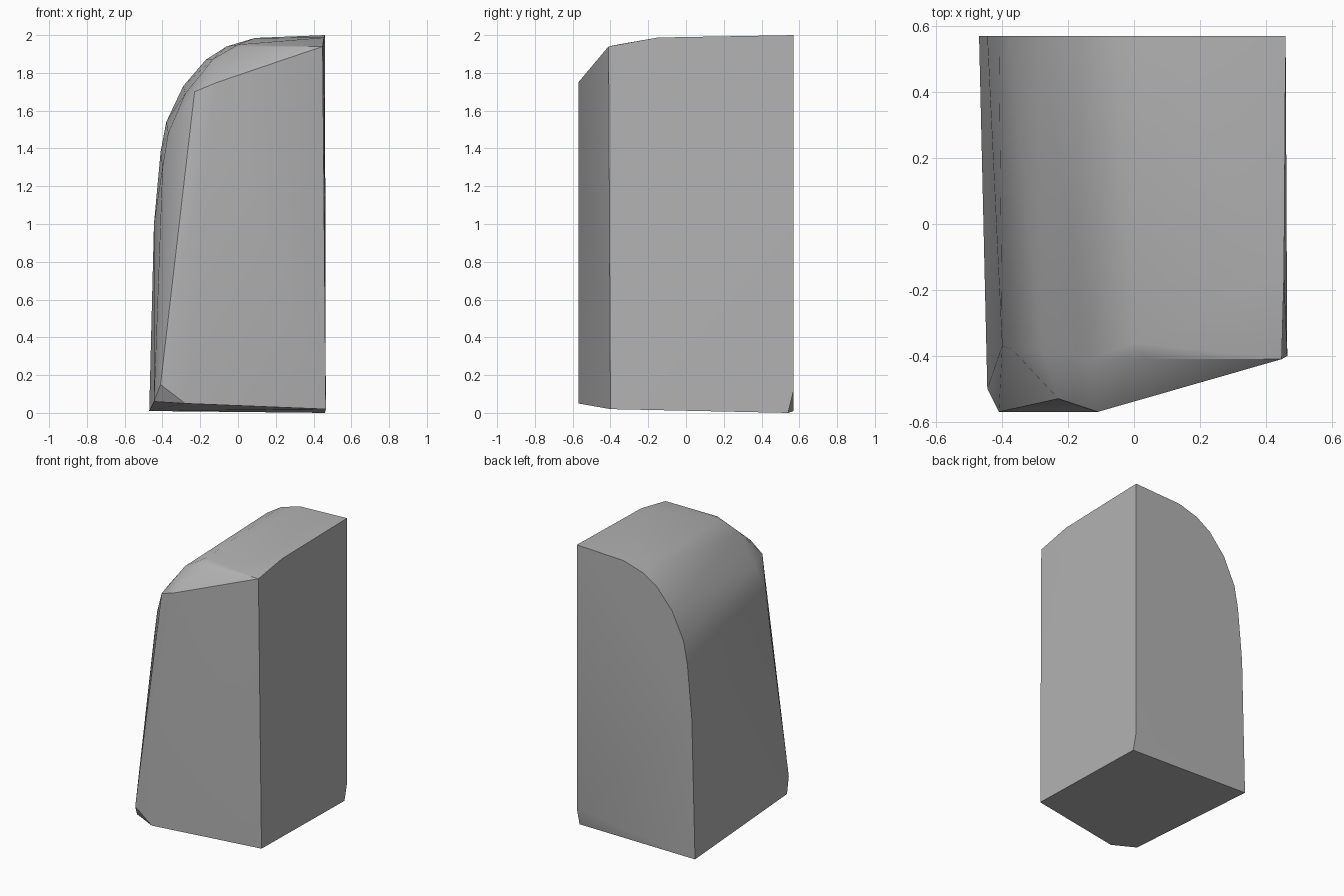
import bpy, bmesh

cube = bpy.data.objects.get("Cube")
if cube:
    bpy.data.objects.remove(cube, do_unlink=True)

# One plain grey material
grey = bpy.data.materials.new("plain grey")
grey.use_nodes = True
colour = (0.45, 0.45, 0.45, 1)
grey.diffuse_color = colour
grey.node_tree.nodes["Principled BSDF"].inputs["Base Color"].default_value = colour

# Back outline (x, z), from the square top corner around the rounded shoulder
back = [(0.46, 2.0), (0.09, 1.985), (-0.06, 1.94), (-0.17, 1.87), (-0.29, 1.73),
        (-0.38, 1.54), (-0.41, 1.38), (-0.445, 1.0), (-0.47, 0.01)]
points = [(x, 0.57, z) for x, z in back]

# Matching shoulder outline where the front bevel starts
shoulder = [(0.04, -0.41, 1.94), (0, -0.36, 1.95), (-0.13, -0.41, 1.875),
            (-0.28, -0.38, 1.69), (-0.37, -0.38, 1.48), (-0.4, -0.37, 1.3)]
# Square edge on the left side, and the chipped front edge
side_edge = [(0.46, 0.57, 0.12), (0.46, 0.54, 0), (0.465, -0.4, 0.02),
             (0.448, -0.41, 1.94), (0.455, -0.15, 1.987)]
front_edge = [(-0.11, -0.57, 1.75), (-0.23, -0.53, 1.7), (-0.28, -0.57, 0.05),
              (-0.41, -0.57, 0.15), (-0.445, -0.5, 0.06)]
points += shoulder + side_edge + front_edge

# Wrap the outlines in one closed solid
bm = bmesh.new()
for p in points:
    bm.verts.new(p)
hull = bmesh.ops.convex_hull(bm, input=bm.verts)
loose = [v for v in bm.verts if not v.link_faces]
bmesh.ops.delete(bm, geom=loose, context="VERTS")
bmesh.ops.recalc_face_normals(bm, faces=bm.faces)

mesh = bpy.data.meshes.new("rounded_block")
bm.to_mesh(mesh)
bm.free()
mesh.materials.append(grey)
block = bpy.data.objects.new("rounded_block", mesh)
bpy.context.collection.objects.link(block)

# Smooth shoulder, sharp corners
bpy.ops.object.select_all(action="DESELECT")
block.select_set(True)
bpy.context.view_layer.objects.active = block
bpy.ops.object.shade_smooth_by_angle(angle=0.52)
